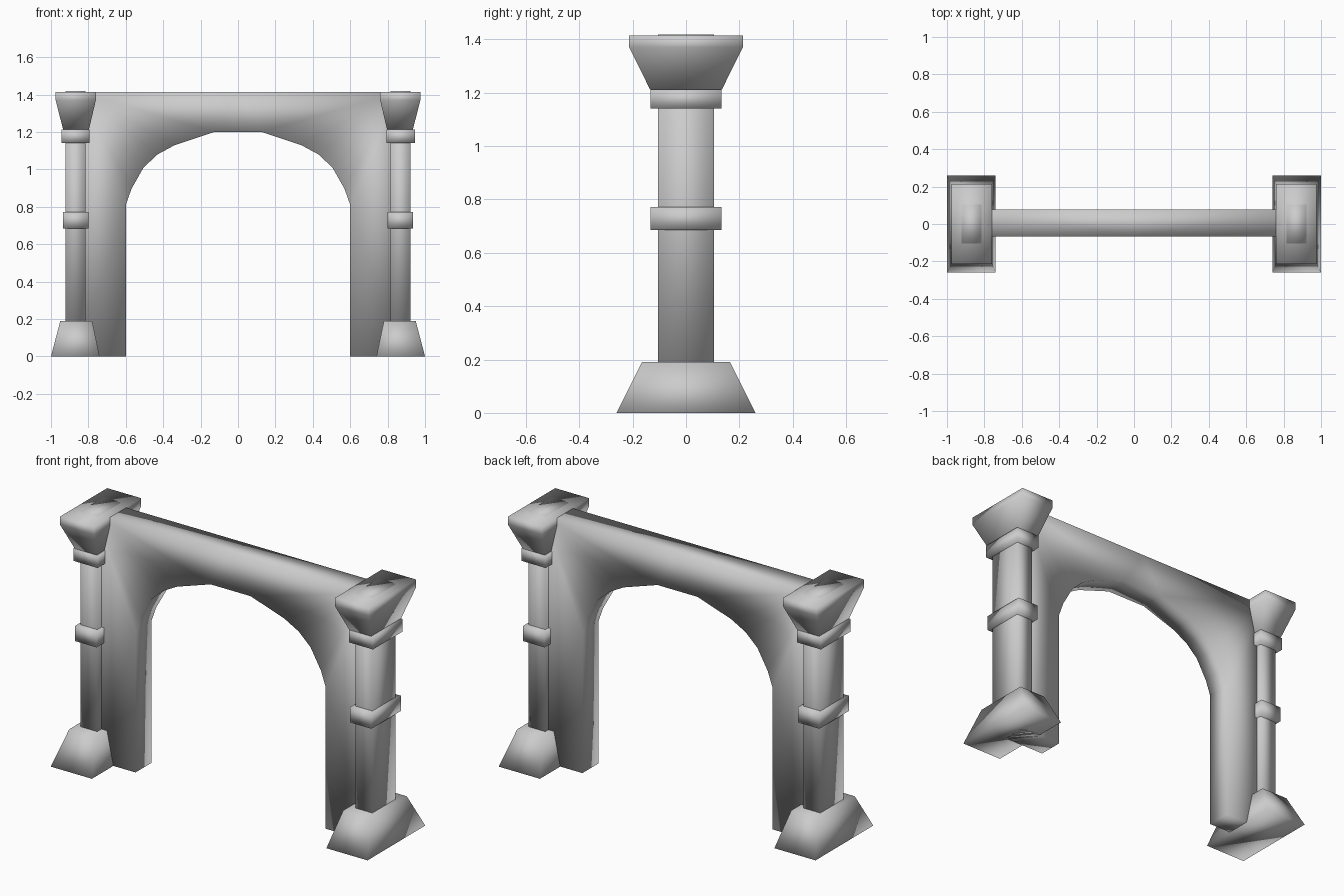
import bpy
import bmesh

cube = bpy.data.objects.get("Cube")
if cube:
    bpy.data.objects.remove(cube, do_unlink=True)

stone = bpy.data.materials.new("grey_stone")
stone.use_nodes = True
GREY = (0.6, 0.6, 0.6, 1.0)
stone.diffuse_color = GREY
stone.node_tree.nodes["Principled BSDF"].inputs["Base Color"].default_value = GREY


def finish(name, bm):
    """Turn a bmesh into a smooth-shaded stone object."""
    bmesh.ops.remove_doubles(bm, verts=bm.verts, dist=0.0005)
    bmesh.ops.recalc_face_normals(bm, faces=bm.faces)
    for face in bm.faces:
        face.smooth = True
    mesh = bpy.data.meshes.new(name)
    bm.to_mesh(mesh)
    bm.free()
    mesh.materials.append(stone)
    obj = bpy.data.objects.new(name, mesh)
    bpy.context.collection.objects.link(obj)


def block(name, side, rings):
    """Stack rectangles (z, inner x, outer x, half depth) into a closed block."""
    bm = bmesh.new()
    loops = []
    for z, x0, x1, d in rings:
        corners = [(x0, -d), (x1, -d), (x1, d), (x0, d)]
        loops.append([bm.verts.new((side * x, y, z)) for x, y in corners])
    for low, high in zip(loops, loops[1:]):
        for i in range(4):
            j = (i + 1) % 4
            bm.faces.new((low[i], low[j], high[j], high[i]))
    bm.faces.new(loops[0])
    bm.faces.new(loops[-1])
    finish(name, bm)


# Columns: footing, shaft, two bands and a flared capital on each side
for label, side in (("left", 1), ("right", -1)):
    block(label + "_footing", side, [(0, 0.74, 1.0, 0.26), (0.19, 0.78, 0.95, 0.165)])
    block(label + "_shaft", side, [(0.1, 0.815, 0.922, 0.105), (1.418, 0.815, 0.922, 0.105)])
    block(label + "_middle_band", side, [(0.685, 0.80, 0.935, 0.133), (0.772, 0.80, 0.935, 0.133)])
    block(label + "_upper_band", side, [(1.14, 0.793, 0.945, 0.133), (1.213, 0.793, 0.945, 0.133)])
    block(label + "_capital", side, [(1.213, 0.797, 0.935, 0.135),
                                     (1.37, 0.76, 0.975, 0.213),
                                     (1.415, 0.76, 0.975, 0.213)])

# Arched wall: faces fan from the top corner to the arch edge
ARCH = [(0.6, 0.81), (0.57, 0.895), (0.505, 1.01), (0.43, 1.08), (0.338, 1.13), (0.126, 1.2)]
OUTER, TOP = 0.86, 1.413
FRONT, BACK = -0.067, 0.077
corner, crown = (OUTER, TOP), (0, TOP)
faces = [[(OUTER, 0), (0.6, 0), ARCH[0], corner]]
faces += [[corner, a, b] for a, b in zip(ARCH, ARCH[1:])]
faces += [[corner, ARCH[-1], crown]]
outline = [(OUTER, 0), (0.6, 0)] + ARCH
rim = list(zip(outline, outline[1:])) + [(crown, corner), (corner, (OUTER, 0))]

bm = bmesh.new()


def add_face(points):
    bm.faces.new([bm.verts.new(p) for p in points])


for side in (1, -1):
    for y in (FRONT, BACK):
        for face in faces:
            add_face([(side * x, y, z) for x, z in face])
    for (xa, za), (xb, zb) in rim:
        add_face([(side * xa, FRONT, za), (side * xb, FRONT, zb),
                  (side * xb, BACK, zb), (side * xa, BACK, za)])

# Keystone area joining both halves
kx, kz = ARCH[-1]
for y in (FRONT, BACK):
    add_face([(-kx, y, kz), (kx, y, kz), (0, y, TOP)])
add_face([(-kx, FRONT, kz), (kx, FRONT, kz), (kx, BACK, kz), (-kx, BACK, kz)])
finish("arched_wall", bm)
